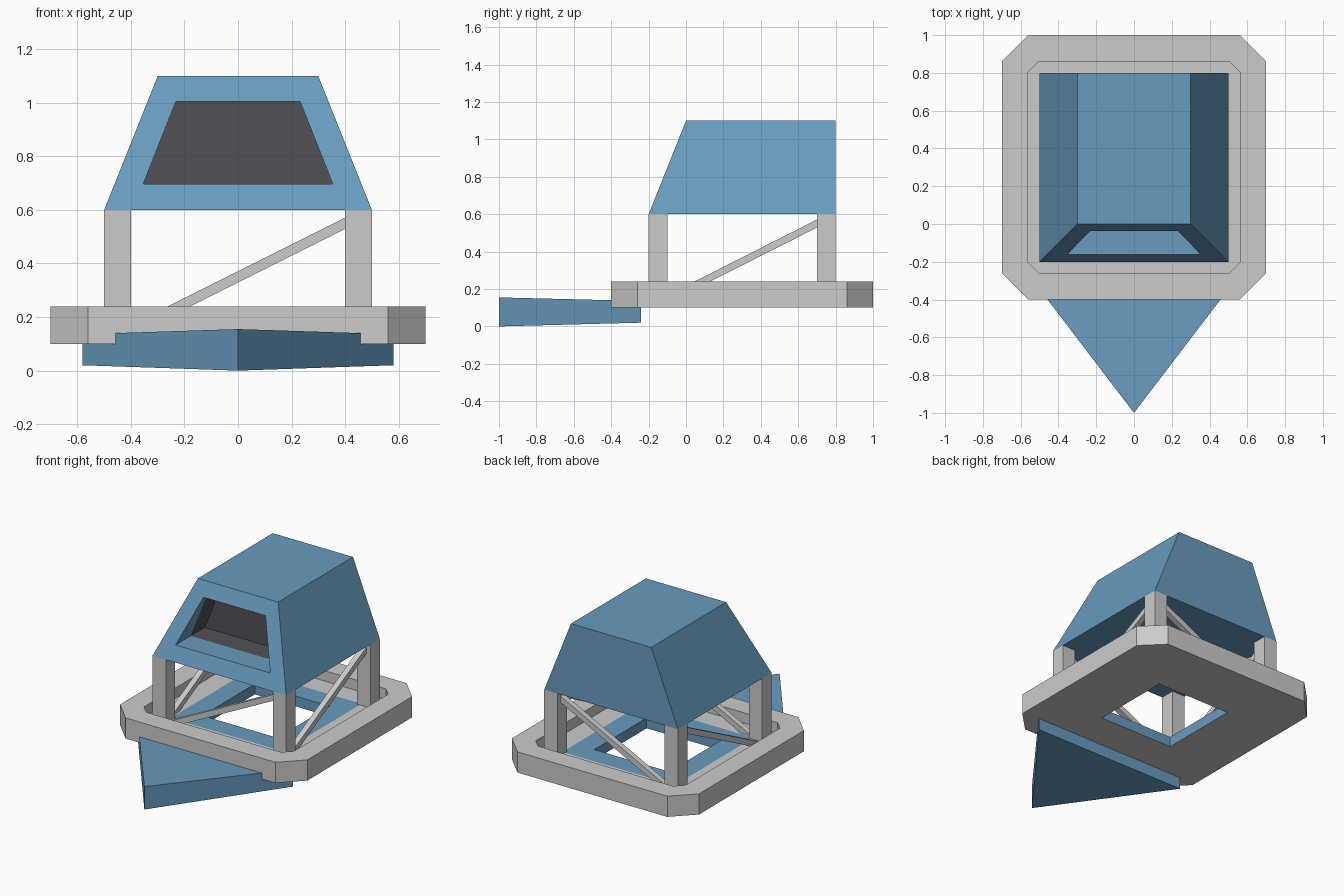
import bpy, bmesh
from mathutils import Vector, Matrix

if "Cube" in bpy.data.objects:
    bpy.data.objects.remove(bpy.data.objects["Cube"])


def material(name, rgb):
    m = bpy.data.materials.new(name)
    m.diffuse_color = (*rgb, 1)
    m.use_nodes = True
    m.node_tree.nodes["Principled BSDF"].inputs["Base Color"].default_value = m.diffuse_color
    return m


BLUE = material("blue_paint", (0.14, 0.33, 0.52))
DARK = material("dark_glass", (0.083, 0.083, 0.096))
CY = 0.3  # centre of base and tower along y


def finish(name, bm, mats=()):
    bmesh.ops.remove_doubles(bm, verts=bm.verts[:], dist=1e-5)
    bmesh.ops.recalc_face_normals(bm, faces=bm.faces[:])
    me = bpy.data.meshes.new(name)
    bm.to_mesh(me)
    bm.free()
    for m in mats:
        me.materials.append(m)
    ob = bpy.data.objects.new(name, me)
    bpy.context.collection.objects.link(ob)
    return ob


def loft(name, rings, mats=(), slots=None, closed=False):
    """Skin consecutive rings; either cap both ends or join last to first."""
    bm = bmesh.new()
    loops = [[bm.verts.new(p) for p in r] for r in rings]
    n = len(loops[0])
    pairs = list(zip(loops, loops[1:] + loops[:1]))
    if not closed:
        pairs.pop()
    for k, (a, b) in enumerate(pairs):
        for i in range(n):
            j = (i + 1) % n
            f = bm.faces.new((a[i], a[j], b[j], b[i]))
            f.material_index = slots[k] if slots else 0
    if not closed:
        bm.faces.new(loops[0])
        f = bm.faces.new(loops[-1])
        f.material_index = slots[-1] if slots else 0
    return finish(name, bm, mats)


def box(name, a, b, width):
    """Square bar from a to b."""
    a, b = Vector(a), Vector(b)
    d = b - a
    # keep one side of the bar upright
    side = d.cross((0, 0, 1))
    side = side.normalized() if side.length > 1e-4 else Vector((1, 0, 0))
    up = side.cross(d).normalized()
    rot = Matrix((side, d.normalized(), up)).transposed().to_4x4()
    bm = bmesh.new()
    bmesh.ops.create_cube(bm, size=1, matrix=Matrix.Translation((a + b) / 2) @ rot
                          @ Matrix.Diagonal((width, d.length, width, 1)))
    return finish(name, bm)


# Base: chamfered rim, recessed deck, blue frame around a square opening
def octagon(r, c, z):
    s = r - c
    pts = [(r, -s), (r, s), (s, r), (-s, r), (-r, s), (-r, -s), (-s, -r), (s, -r)]
    return [(x, y + CY, z) for x, y in pts]


loft("base_rim",
     [octagon(0.70, 0.14, 0.10), octagon(0.70, 0.14, 0.24),
      octagon(0.56, 0.056, 0.24), octagon(0.56, 0.056, 0.17),
      octagon(0.42, 0, 0.17), octagon(0.28, 0, 0.17), octagon(0.28, 0, 0.10)],
     mats=(None, BLUE), slots=(0, 0, 0, 0, 1, 1, 0), closed=True)

# Pointed bow under the front of the base
loft("bow_wedge",
     [[(0, -1, 0), (0.58, -0.24, 0.02), (-0.58, -0.24, 0.02)],
      [(0, -1, 0.155), (0.58, -0.24, 0.136), (-0.58, -0.24, 0.136)]],
     mats=(BLUE,))

# Four posts
for sx, lr in ((-1, "left"), (1, "right")):
    for y, fb in ((-0.15, "front"), (0.75, "back")):
        box(f"{fb}_{lr}_post", (sx * 0.45, y, 0.17), (sx * 0.45, y, 0.6), 0.1)

# One diagonal brace per side
for y, fb in ((-0.15, "front"), (0.75, "back")):
    box(f"{fb}_brace", (-0.42, y, 0.14), (0.42, y, 0.56), 0.038)
for x, lr in ((-0.45, "left"), (0.45, "right")):
    box(f"{lr}_brace", (x, -0.12, 0.135), (x, 0.72, 0.56), 0.038)


# Cabin: lofted from the back wall to the front, then inward through the window
def trapezoid(xb, yb, zb, xt, yt, zt):
    return [(-xb, yb, zb), (xb, yb, zb), (xt, yt, zt), (-xt, yt, zt)]


window = (0.354, 0.697, 0.232, 1.005)
wb, zb, wt, zt = window
loft("cabin",
     [trapezoid(0.5, 0.8, 0.6, 0.3, 0.8, 1.1),
      trapezoid(0.5, -0.2, 0.6, 0.3, 0.0, 1.1),
      trapezoid(wb, -0.2 + 0.4 * (zb - 0.6), zb, wt, -0.2 + 0.4 * (zt - 0.6), zt),
      trapezoid(wb, 0.0, zb, wt, 0.0, zt),
      trapezoid(wb, 0.15, zb, wt, 0.15, zt)],
     mats=(BLUE, DARK), slots=(0, 0, 0, 1, 1))
